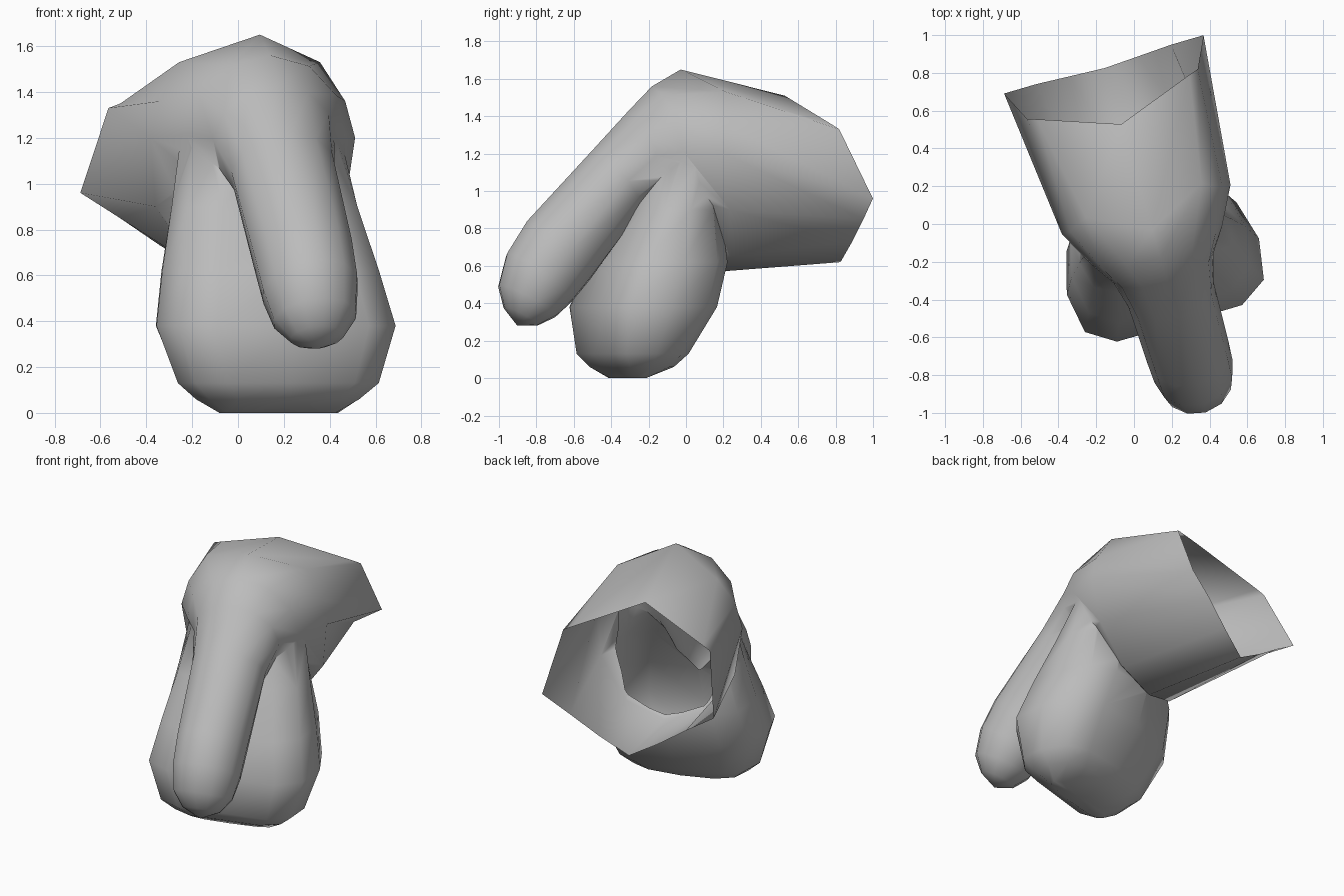
import bpy, bmesh, math
from mathutils import Vector

if "Cube" in bpy.data.objects:
    bpy.data.objects.remove(bpy.data.objects["Cube"])

YAW = math.radians(16.3)
C, S = math.cos(YAW), math.sin(YAW)
ORIGIN = Vector((-0.16, 0.845, 0))      # middle of the open back rim

grey = bpy.data.materials.new("neutral grey")
grey.diffuse_color = (0.5, 0.5, 0.5, 1)
grey.use_nodes = True
grey.node_tree.nodes["Principled BSDF"].inputs["Base Color"].default_value = grey.diffuse_color


def place(w, s, z):
    """Local sideways / forward / height to world position."""
    return ORIGIN + Vector((w * C + s * S, w * S - s * C, z))


def power(v, p):
    return math.copysign(abs(v) ** p, v)


def ring(a, b, half, p=1.0, dip=0.0, taper=0.0, n=12):
    """Oval section between points a and b (forward, height) of the middle plane."""
    pts = []
    for k in range(n):
        ang = 2 * math.pi * k / n
        c, q = power(math.cos(ang), p), power(math.sin(ang), p)
        t = 0.5 + 0.5 * q
        s = b[0] + (a[0] - b[0]) * t
        if k == n // 4:
            s -= dip                      # shallow groove in front
        pts.append(place(half * c * (1 + taper * q), s, b[1] + (a[1] - b[1]) * t))
    return pts


def mirrored_ring(half):
    """Full 12-point section from 7 points listed top to bottom on one side."""
    other = [(-w, s, z) for w, s, z in half[1:6]]
    return [place(*q) for q in half[3::-1] + other + half[:3:-1]]


def loft(name, rings, start, end):
    """Closed skin through the rings, with a fan to a point at each end."""
    bm = bmesh.new()
    rows = [[bm.verts.new(co) for co in r] for r in rings]
    n = len(rows[0])
    for r0, r1 in zip(rows, rows[1:]):
        for i in range(n):
            j = (i + 1) % n
            bm.faces.new((r0[i], r0[j], r1[j], r1[i]))
    for row, tip in ((rows[0], start), (rows[-1], end)):
        v = bm.verts.new(tip)
        for i in range(n):
            bm.faces.new((row[i], row[(i + 1) % n], v))
    bmesh.ops.recalc_face_normals(bm, faces=bm.faces[:])
    me = bpy.data.meshes.new(name)
    bm.to_mesh(me)
    bm.free()
    me.materials.append(grey)
    ob = bpy.data.objects.new(name, me)
    bpy.context.collection.objects.link(ob)
    return ob


# Base and shaft: angular open rim, crown, then a tapering hanging tube
rim = mirrored_ring([(0, 0.33, 1.51), (0.42, 0.18, 1.35), (0.47, 0.164, 1.33), (0.55, 0.0, 0.96),
                     (0.37, 0.0, 0.85), (0.19, 0.01, 0.73), (0, 0.02, 0.62)])
crown = mirrored_ring([(0, 0.91, 1.65), (0.32, 0.75, 1.53), (0.42, 0.80, 1.36), (0.465, 0.80, 1.2),
                       (0.43, 0.76, 0.9), (0.25, 0.71, 0.65), (0, 0.69, 0.57)])
cap_point = place(0, 0.1, 1.05)
tube = [ring(a, b, h) for a, b, h in (
    ((1.07, 1.56), (0.93, 0.86), 0.36),
    ((1.20, 1.43), (1.05, 0.95), 0.275),
    ((1.40, 1.22), (1.14, 0.89), 0.235),
    ((1.765, 0.84), (1.42, 0.52), 0.222),
    ((1.875, 0.67), (1.515, 0.41), 0.215),
    ((1.92, 0.50), (1.61, 0.325), 0.187),
    ((1.89, 0.38), (1.71, 0.28), 0.12),
)]
body = loft("body_shell", [rim, crown] + tube, cap_point, place(0, 1.82, 0.28))

# Sac: squarish rounded pouch with two low lobes under the base
sac = loft("sac", [ring((f, z), (b, z), h, p, d, 0.04) for z, f, b, h, p, d in (
    (1.17, 1.06, 0.80, 0.37, 0.9, 0),
    (0.90, 1.22, 0.73, 0.42, 0.8, 0),
    (0.62, 1.37, 0.70, 0.48, 0.7, 0.02),
    (0.38, 1.46, 0.77, 0.53, 0.67, 0.03),
    (0.13, 1.43, 0.92, 0.45, 0.7, 0.03),
    (0.06, 1.37, 0.99, 0.37, 0.75, 0.02),
    (0.00, 1.26, 1.15, 0.27, 0.75, 0.0),
)], place(0, 0.93, 1.2), place(0, 1.2, 0.015))

# Join the parts into one skin
bpy.context.view_layer.objects.active = body
body.select_set(True)
mod = body.modifiers.new("join", 'BOOLEAN')
mod.operation, mod.solver, mod.object = 'UNION', 'EXACT', sac
bpy.ops.object.modifier_apply(modifier=mod.name)
bpy.data.objects.remove(sac)

# Open the back by removing the fan inside the rim
bm = bmesh.new()
bm.from_mesh(body.data)
fan = [v for v in bm.verts if (v.co - cap_point).length < 1e-3]
bmesh.ops.delete(bm, geom=fan, context='VERTS')
bm.to_mesh(body.data)
bm.free()
bpy.ops.object.shade_smooth_by_angle(angle=math.radians(75))
